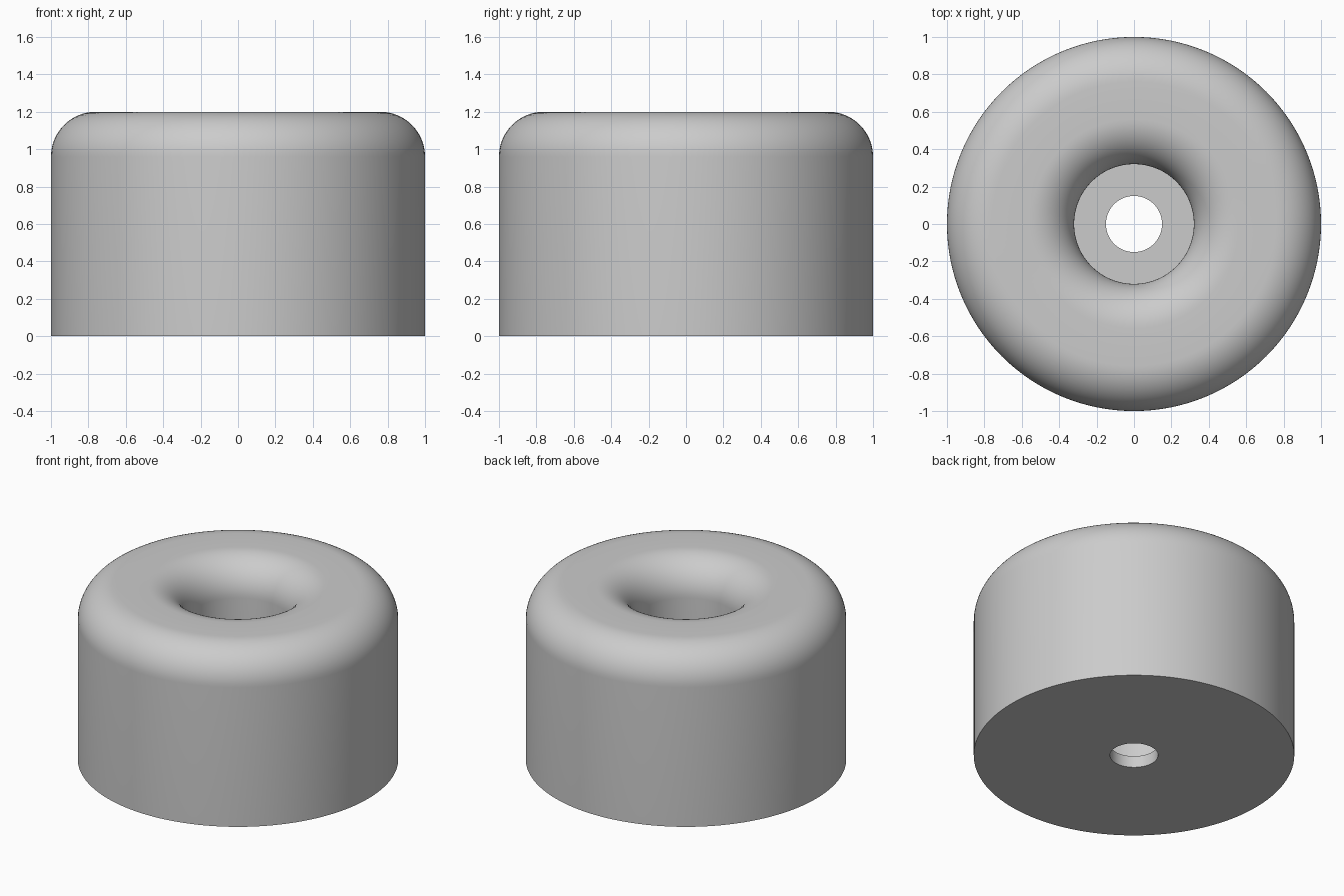
import bpy
import bmesh
import math

if "Cube" in bpy.data.objects:
    bpy.data.objects.remove(bpy.data.objects["Cube"], do_unlink=True)

OUTER, HEIGHT = 1.0, 1.2
FILLET = 0.24
BORE, HOLE, FLOOR = 0.32, 0.15, 0.08
SEGMENTS, ARC_STEPS = 128, 16


def arc(cx, cz, start, end):
    """Points of a fillet around (cx, cz), angles in degrees."""
    points = []
    for i in range(ARC_STEPS + 1):
        a = math.radians(start + (end - start) * i / ARC_STEPS)
        points.append((cx + FILLET * math.cos(a), cz + FILLET * math.sin(a)))
    return points


# Matte grey material
grey = bpy.data.materials.new("plain grey")
grey.use_nodes = True
colour = (0.6, 0.6, 0.6, 1)
grey.diffuse_color = colour
grey.node_tree.nodes["Principled BSDF"].inputs["Base Color"].default_value = colour

# Cross-section: base, outer wall, rounded rim, rounded mouth, bore floor, hole
shoulder = HEIGHT - FILLET
profile = [(HOLE, 0), (OUTER, 0)]
profile += arc(OUTER - FILLET, shoulder, 0, 90)
profile += arc(BORE + FILLET, shoulder, 90, 180)
profile += [(BORE, FLOOR), (HOLE, FLOOR)]

# Revolve the closed section into a round foot
bm = bmesh.new()
verts = [bm.verts.new((r, 0, z)) for r, z in profile]
edges = [bm.edges.new((v, verts[(i + 1) % len(verts)])) for i, v in enumerate(verts)]
bmesh.ops.spin(bm, geom=verts + edges, cent=(0, 0, 0), axis=(0, 0, 1),
               angle=math.tau, steps=SEGMENTS, use_merge=True)
bmesh.ops.remove_doubles(bm, verts=bm.verts, dist=0.0001)
bmesh.ops.recalc_face_normals(bm, faces=bm.faces)
mesh = bpy.data.meshes.new("round_foot")
bm.to_mesh(mesh)
bm.free()
mesh.materials.append(grey)

foot = bpy.data.objects.new("round_foot", mesh)
bpy.context.collection.objects.link(foot)
bpy.ops.object.select_all(action="DESELECT")
foot.select_set(True)
bpy.context.view_layer.objects.active = foot
bpy.ops.object.shade_smooth_by_angle(angle=math.radians(30))
